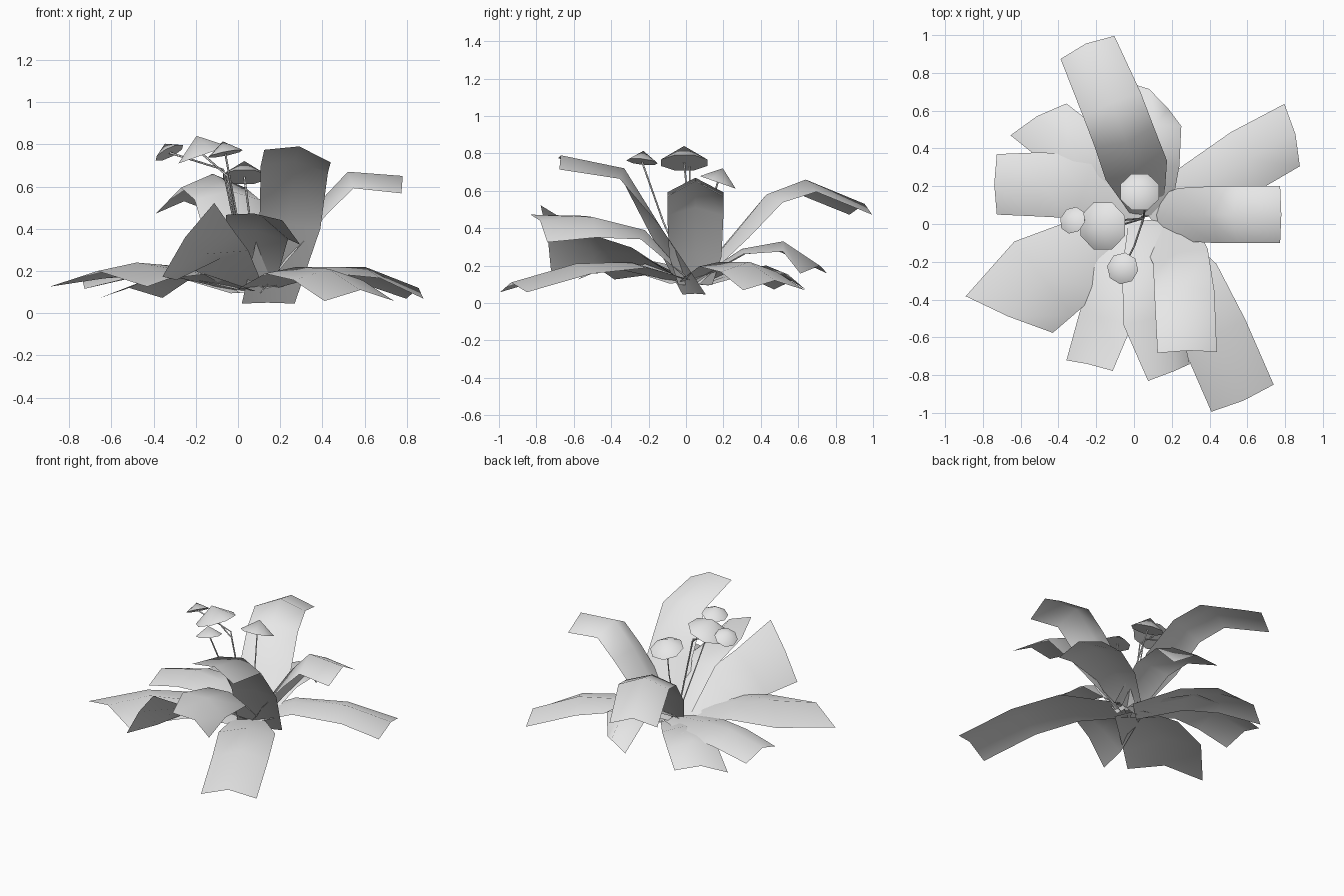
import bpy, bmesh
from math import radians
from mathutils import Vector, Matrix

cube = bpy.data.objects.get("Cube")
if cube:
    bpy.data.objects.remove(cube, do_unlink=True)

# One plain grey for the whole plant
grey = bpy.data.materials.new("plain_grey")
grey.use_nodes = True
grey.diffuse_color = (0.8, 0.8, 0.8, 1)
grey.node_tree.nodes["Principled BSDF"].inputs["Base Color"].default_value = (0.8, 0.8, 0.8, 1)


def finish(name, bm):
    """Turn a bmesh into a named, smooth, grey object."""
    mesh = bpy.data.meshes.new(name)
    bm.to_mesh(mesh)
    bm.free()
    mesh.materials.append(grey)
    for face in mesh.polygons:
        face.use_smooth = True
    obj = bpy.data.objects.new(name, mesh)
    bpy.context.scene.collection.objects.link(obj)
    return obj


def leaf(name, path, widths, fold=0.4, roll=0, turn=0):
    """Blade folded along its midrib; roll twists it and turn slants its tip."""
    points = [Vector(p) for p in path]
    last = len(points) - 1
    bm = bmesh.new()
    rows = []
    for i, (point, width) in enumerate(zip(points, widths)):
        tangent = (points[min(i + 1, last)] - points[max(i - 1, 0)]).normalized()
        side = Vector((0, 0, 1)).cross(tangent).normalized()
        if i == last:
            side = Matrix.Rotation(radians(turn), 3, "Z") @ side
        normal = tangent.cross(side).normalized()
        twist = Matrix.Rotation(radians(roll) * i / last, 3, tangent)
        droop = fold * min(1, 0.2 + 1.2 * i / last)
        side, normal = twist @ side * width, twist @ normal * width * droop
        rows.append([bm.verts.new(p) for p in
                     (point + side - normal, point, point - side - normal)])
    for a, b in zip(rows, rows[1:]):
        for k in range(2):
            bm.faces.new((a[k], a[k + 1], b[k + 1], b[k]))
    finish(name, bm)


def flower(name, rim, radius, height, lean, bend):
    """Eight-sided cap on a thin stem that passes through the bend point."""
    up = Vector(lean).normalized()
    rim = Vector(rim)
    bm = bmesh.new()
    bmesh.ops.create_cone(bm, cap_ends=True, segments=8, radius1=radius, radius2=0,
                          depth=height,
                          matrix=Matrix.Translation(rim + up * height / 2)
                          @ up.to_track_quat("Z", "Y").to_matrix().to_4x4()
                          @ Matrix.Rotation(radians(22.5), 4, "Z"))
    cap = finish(name + "_cap", bm)
    bpy.ops.object.select_all(action="DESELECT")
    cap.select_set(True)
    bpy.context.view_layer.objects.active = cap
    bpy.ops.object.shade_smooth_by_angle(angle=radians(50))

    curve = bpy.data.curves.new(name + "_stem", "CURVE")
    curve.dimensions = "3D"
    curve.bevel_depth = 0.005
    curve.bevel_resolution = 0
    spline = curve.splines.new("POLY")
    spline.points.add(2)
    for knot, place in zip(spline.points, ((0.05, 0.03, 0.1), bend, rim)):
        knot.co = (*place, 1)
    curve.materials.append(grey)
    stem = bpy.data.objects.new(name + "_stem", curve)
    bpy.context.scene.collection.objects.link(stem)


# Upright leaves
leaf("tall_back_leaf",
     [(0.08, 0.04, 0.1), (0.02, 0.26, 0.37), (-0.04, 0.43, 0.58),
      (-0.12, 0.64, 0.66), (-0.255, 0.955, 0.53)],
     (0.08, 0.17, 0.165, 0.165, 0.155))
leaf("tall_left_leaf",
     [(0.1, 0.05, 0.1), (0.2, 0.05, 0.27), (0.37, 0.05, 0.51), (0.52, 0.05, 0.67),
      (0.78, 0.05, 0.65)],
     (0.09, 0.14, 0.15, 0.15, 0.15), fold=0.55)
leaf("tall_front_leaf",
     [(0.14, 0.05, 0.05), (0.24, -0.15, 0.42), (0.27, -0.33, 0.72), (0.29, -0.67, 0.79)],
     (0.14, 0.15, 0.16, 0.16), fold=0.3, roll=-11)

# Middle leaves
leaf("middle_front_leaf",
     [(0.07, 0.02, 0.12), (0.09, -0.22, 0.39), (0.11, -0.5, 0.46), (0.21, -0.78, 0.44)],
     (0.1, 0.15, 0.16, 0.14), fold=0.35, roll=-32)
leaf("twisted_front_leaf",
     [(0.04, 0.02, 0.12), (-0.08, -0.25, 0.26), (-0.16, -0.5, 0.28), (-0.25, -0.74, 0.36)],
     (0.09, 0.14, 0.18, 0.215), fold=0.1, roll=57, turn=-10)
leaf("middle_back_leaf",
     [(0.09, 0.04, 0.12), (0.11, 0.3, 0.29), (0.11, 0.52, 0.33), (0.08, 0.715, 0.2)],
     (0.1, 0.13, 0.14, 0.14), turn=-40)

# Low spreading leaves
leaf("low_front_left_leaf",
     [(0.08, 0, 0.12), (0.28, -0.3, 0.22), (0.43, -0.59, 0.21), (0.58, -0.935, 0.11)],
     (0.1, 0.18, 0.18, 0.18), fold=0.3)
leaf("low_back_left_leaf",
     [(0.08, 0.04, 0.12), (0.3, 0.18, 0.22), (0.6, 0.34, 0.22), (0.855, 0.475, 0.12)],
     (0.09, 0.13, 0.17, 0.17), fold=0.32, turn=-14)
leaf("low_front_right_leaf",
     [(0.04, 0, 0.11), (-0.25, -0.16, 0.22), (-0.48, -0.29, 0.24), (-0.665, -0.49, 0.2)],
     (0.1, 0.2, 0.25, 0.25), fold=0.3, turn=20)
leaf("low_right_leaf",
     [(0.04, 0.04, 0.12), (-0.26, 0.19, 0.22), (-0.5, 0.21, 0.23), (-0.74, 0.21, 0.17)],
     (0.1, 0.17, 0.17, 0.16), fold=0.35)
leaf("low_back_right_leaf",
     [(0.04, 0.05, 0.1), (-0.17, 0.27, 0.19), (-0.35, 0.43, 0.2), (-0.515, 0.57, 0.12)],
     (0.1, 0.14, 0.16, 0.17), fold=0.3, turn=-20)

# Flowers
flower("back_flower", (0.03, 0.17, 0.645), 0.11, 0.08, (0, 0.35, 1), (0.06, 0.1, 0.42))
flower("large_flower", (-0.165, -0.01, 0.75), 0.135, 0.095, (-0.35, 0, 1), (-0.05, 0, 0.65))
flower("right_flower", (-0.325, 0.02, 0.76), 0.075, 0.05, (-0.5, 0.35, 1), (-0.07, 0.02, 0.68))
flower("front_flower", (-0.06, -0.235, 0.755), 0.085, 0.06, (-0.2, 0.12, 1), (0, -0.12, 0.43))
